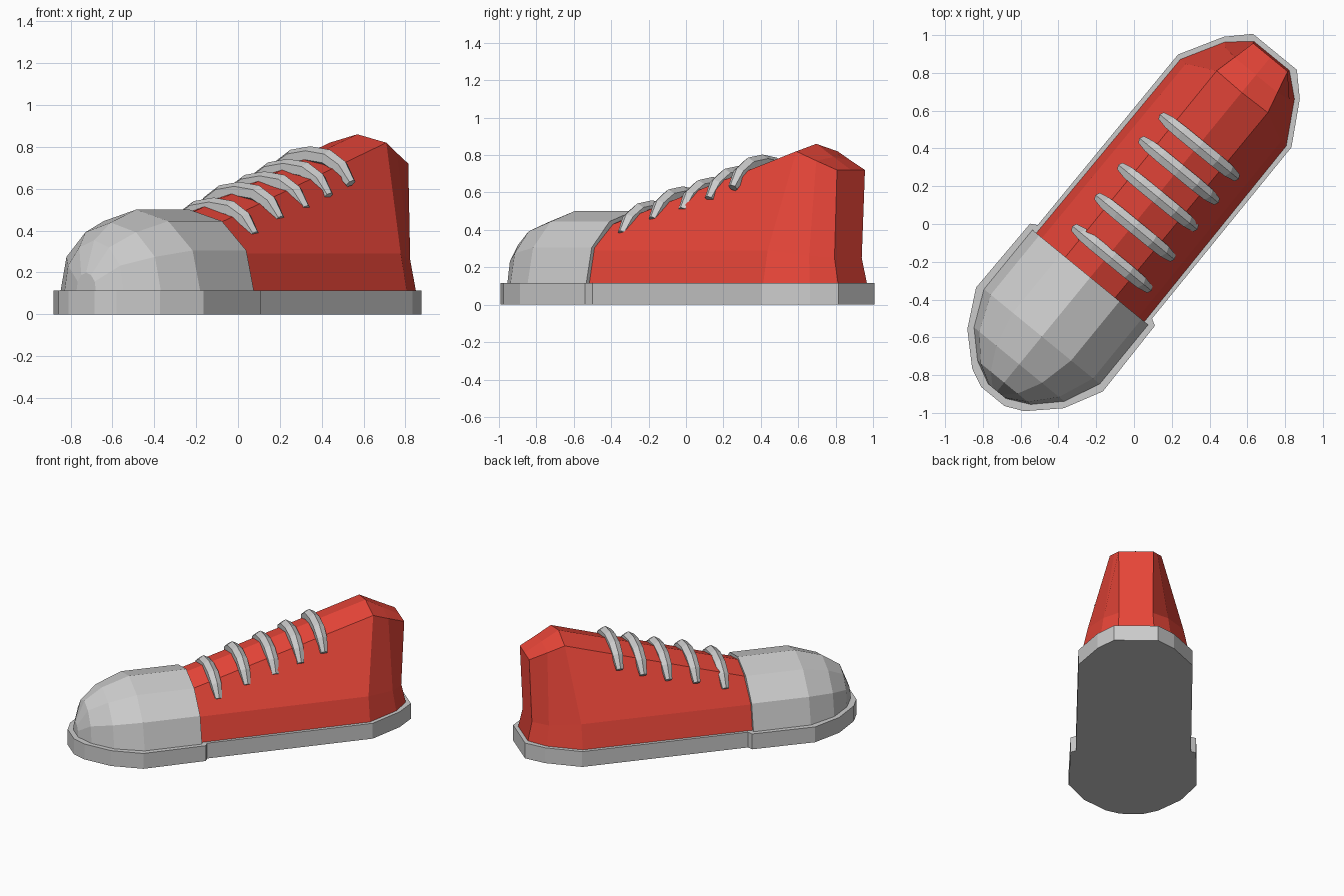
import bpy, bmesh, math
from mathutils import Vector

if "Cube" in bpy.data.objects:
    bpy.data.objects.remove(bpy.data.objects["Cube"])

A = math.radians(50.7)   # shoe points diagonally across the grid
C, S = math.cos(A), math.sin(A)

red = bpy.data.materials.new("red_canvas")
red.diffuse_color = (0.8, 0.06, 0.04, 1)
red.use_nodes = True
red.node_tree.nodes["Principled BSDF"].inputs["Base Color"].default_value = red.diffuse_color


def loft(name, rings, mat=None):
    """Skin closed rings of (along, across, up) points and cap both ends."""
    bm = bmesh.new()
    loops = [[bm.verts.new((C * u + S * v, S * u - C * v, z)) for u, v, z in r] for r in rings]
    n = len(loops[0])
    for a, b in zip(loops, loops[1:]):
        for i in range(n):
            j = (i + 1) % n
            bm.faces.new((a[i], a[j], b[j], b[i]))
    bm.faces.new(loops[0])
    bm.faces.new(loops[-1])
    bmesh.ops.recalc_face_normals(bm, faces=bm.faces)
    me = bpy.data.meshes.new(name)
    bm.to_mesh(me)
    bm.free()
    ob = bpy.data.objects.new(name, me)
    bpy.context.collection.objects.link(ob)
    if mat:
        me.materials.append(mat)
    return ob


def mirror(half):
    """Complete a half section, skipping points on the centre line."""
    return half + [(u, -v, z) for u, v, z in reversed(half) if v > 0]


# Sole: flat slab, wider around the toe
outline = [(-1.18, .08), (-1.135, .178), (-.99, .33), (-.79, .434), (-.347, .427),
           (-.327, .391), (.842, .388), (1.068, .26), (1.178, .15)]
loft("sole", [mirror([(u, v, z) for u, v in outline]) for z in (0, .115)])

# Toe cap: arched section shrinking to the front as a faceted dome
arch = [(.396, 0), (.35, .19), (.2, .33), (0, .385)]
stations = [(-.365, 1, 1), (-.77, 1, 1), (-.96, .78, .84), (-1.085, .46, .62), (-1.145, .15, .22)]
loft("toe_cap", [mirror([(u, v * w, .115 + z * h) for v, z in arch]) for u, w, h in stations])

# Upper: sections from under the toe cap to the heel (base, side, shoulder, ridge)
upper = [
    [(-.40, .37, .115), (-.40, .33, .29), (-.40, .17, .42), (-.40, 0, .47)],
    [(.83, .362, .115), (.83, .325, .29), (.905, .175, .82), (.90, 0, .86)],
    [(1.05, .238, .115), (1.03, .22, .26), (1.02, .147, .77), (1.02, 0, .79)],
    [(1.15, .122, .115), (1.12, .115, .25), (1.14, .118, .72), (1.14, 0, .72)],
]
loft("upper", [mirror(s) for s in upper], red)

# Laces: five tapered hexagonal tubes draped over the ridge
path = [(-.25, -.135, .026), (-.19, -.06, .04), (-.11, -.015, .043), (0, 0, .043),
        (.11, -.015, .043), (.19, -.06, .04), (.25, -.135, .026)]
laces = [(-.215, .025, .515), (-.01, .015, .59), (.19, .008, .64), (.37, .005, .70), (.535, .008, .76)]
for k, (u0, v0, z0) in enumerate(laces):
    rings = []
    for i, (v, z, r) in enumerate(path):
        p, q = path[max(i - 1, 0)], path[min(i + 1, len(path) - 1)]
        t = Vector((q[0] - p[0], q[1] - p[1])).normalized()
        ring = []
        for s in range(6):
            a = s * math.pi / 3 + math.pi / 6
            up = r * math.sin(a)
            ring.append((u0 + r * math.cos(a), v0 + v - t.y * up, z0 + z + t.x * up))
        rings.append(ring)
    loft(f"lace_{k + 1}", rings)
